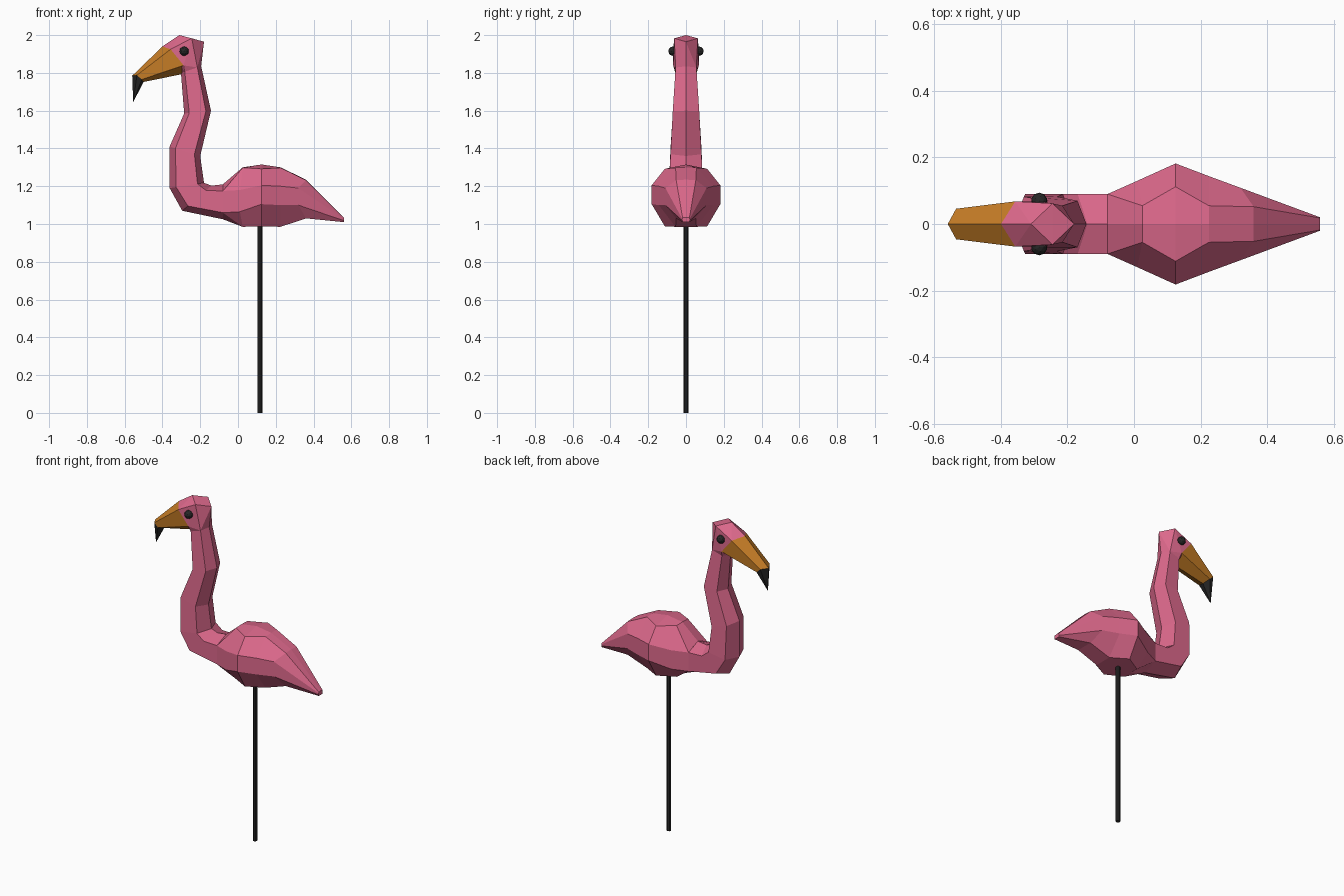
import bpy, bmesh
from mathutils import Matrix

if "Cube" in bpy.data.objects:
    bpy.data.objects.remove(bpy.data.objects["Cube"])


def material(name, rgb):
    m = bpy.data.materials.new(name)
    m.diffuse_color = (*rgb, 1)
    m.use_nodes = True
    m.node_tree.nodes["Principled BSDF"].inputs["Base Color"].default_value = m.diffuse_color
    return m


PINK = material("pink", (0.72, 0.14, 0.26))
ORANGE = material("orange", (0.58, 0.21, 0.02))
BLACK = material("black", (0.02, 0.02, 0.02))


def finish(name, bm, mat):
    bmesh.ops.remove_doubles(bm, verts=bm.verts, dist=1e-4)
    bmesh.ops.recalc_face_normals(bm, faces=bm.faces)
    me = bpy.data.meshes.new(name)
    bm.to_mesh(me)
    bm.free()
    me.materials.append(mat)
    ob = bpy.data.objects.new(name, me)
    bpy.context.collection.objects.link(ob)
    return ob


def mirrored(half):
    """Closed ring from a half section whose first and last points lie on y=0."""
    return half + [(x, -y, z) for x, y, z in half[-2:0:-1]]


def loft(name, rings, mat, cap_start=False, cap_end=False):
    bm = bmesh.new()
    vs = [[bm.verts.new(p) for p in r] for r in rings]
    n = len(rings[0])
    for a, b in zip(vs, vs[1:]):
        for i in range(n):
            j = (i + 1) % n
            bm.faces.new((a[i], a[j], b[j], b[i]))
    if cap_start:
        bm.faces.new(vs[0])
    if cap_end:
        bm.faces.new(vs[-1])
    return finish(name, bm, mat)


def hex_ring(outer, inner, w):
    """Hexagon pointed at front and back, between two profile points."""
    def mix(t):
        return [outer[k] + (inner[k] - outer[k]) * t for k in (0, 1)]
    half = [(outer[0], 0, outer[1])]
    for t in (0.19, 0.81):
        x, z = mix(t)
        half.append((x, w, z))
    half.append((inner[0], 0, inner[1]))
    return mirrored(half)


# Body: x, ztop, top side (y, z), flank (x, y, z upper, z lower), bottom side (y, z)
body = []
for x, zt, ys, zs, fx, fy, zu, zl, yb, zb in [
    (-0.08, 1.21, 0.09, 1.175, -0.08, 0.09, 1.175, 1.06, 0.09, 1.06),
    (0.025, 1.30, 0.055, 1.298, 0.01, 0.13, 1.18, 1.065, 0.055, 0.985),
    (0.125, 1.315, 0.112, 1.292, 0.125, 0.182, 1.205, 1.105, 0.112, 0.988),
    (0.225, 1.30, 0.055, 1.298, 0.225, 0.144, 1.20, 1.10, 0.055, 0.985),
    (0.36, 1.235, 0.052, 1.232, 0.32, 0.109, 1.19, 1.10, 0.052, 1.03),
    (0.56, 1.035, 0.018, 1.033, 0.56, 0.02, 1.027, 1.018, 0.018, 1.01),
]:
    bottom = 1.025 if x < 0 else zb
    body.append(mirrored([(x, 0, zt), (x, ys, zs), (fx, fy, zu), (fx, fy, zl),
                          (x, yb, zb), (x, 0, bottom)]))
loft("body", body, PINK, cap_end=True)

# Neck: front profile point, back profile point, half width
neck = [hex_ring(*s) for s in [
    ((-0.08, 1.025), (-0.08, 1.21), 0.09),
    ((-0.295, 1.07), (-0.14, 1.203), 0.09),
    ((-0.362, 1.19), (-0.18, 1.218), 0.09),
    ((-0.362, 1.41), (-0.20, 1.36), 0.082),
    ((-0.285, 1.585), (-0.143, 1.60), 0.07),
    ((-0.302, 1.80), (-0.195, 1.835), 0.055),
]]
loft("neck", neck, PINK)

# Beak
beak_base = mirrored([(-0.40, 0, 1.94), (-0.357, 0.068, 1.925),
                      (-0.288, 0.068, 1.84), (-0.288, 0, 1.795)])
beak_end = mirrored([(-0.56, 0, 1.785), (-0.535, 0.046, 1.788),
                     (-0.51, 0.046, 1.765), (-0.50, 0, 1.752)])
loft("beak", [beak_base, beak_end], ORANGE)

# Hooked beak tip
loft("beak_tip", [beak_end, [(-0.555, 0, 1.645)] * 6], BLACK, cap_start=True)

# Head: hull around the neck top, beak base and crown
bm = bmesh.new()
crown = [(-0.31, 0, 2.0), (-0.245, 0.062, 1.983), (-0.245, -0.062, 1.983), (-0.18, 0, 1.965)]
for p in neck[-1] + beak_base + crown:
    bm.verts.new(p)
bmesh.ops.convex_hull(bm, input=bm.verts)
finish("head", bm, PINK)

# Eyes
for name, s in (("left_eye", -1), ("right_eye", 1)):
    bm = bmesh.new()
    bmesh.ops.create_icosphere(bm, subdivisions=2, radius=0.025,
                               matrix=Matrix.Translation((-0.285, s * 0.069, 1.915)))
    finish(name, bm, BLACK)

# Stake
bm = bmesh.new()
bmesh.ops.create_cone(bm, cap_ends=True, segments=8, radius1=0.013, radius2=0.013, depth=1.02,
                      matrix=Matrix.Translation((0.116, 0, 0.51)))
finish("stake", bm, BLACK)
